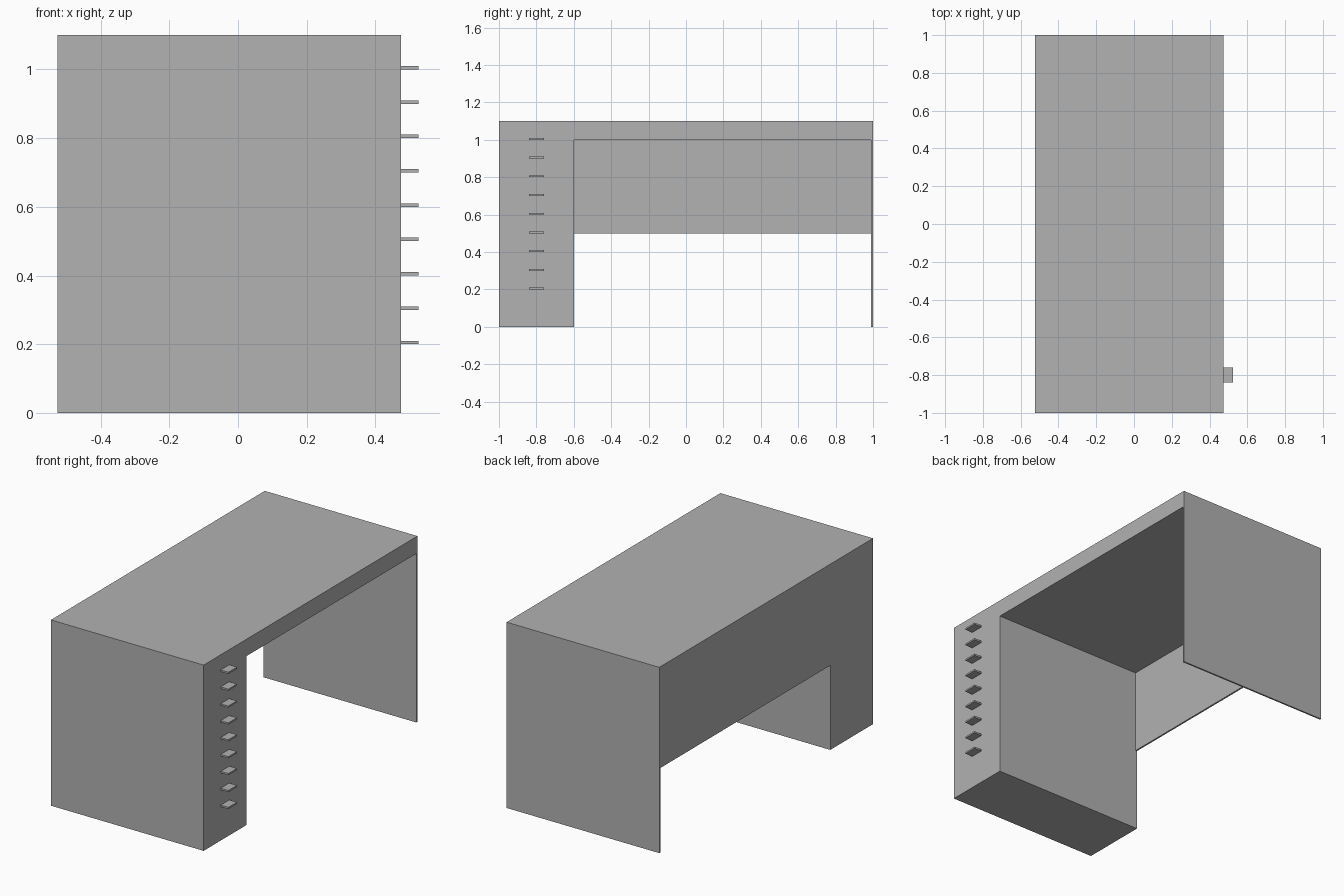
import bpy

cube = bpy.data.objects.get("Cube")
if cube:
    bpy.data.objects.remove(cube, do_unlink=True)

GREY = (0.445, 0.445, 0.445, 1.0)
grey = bpy.data.materials.new("plain_grey")
grey.use_nodes = True
grey.diffuse_color = GREY
grey.node_tree.nodes["Principled BSDF"].inputs["Base Color"].default_value = GREY


def box(name, low, high):
    """Add a box spanning two opposite corners."""
    centre = [(a + b) / 2 for a, b in zip(low, high)]
    bpy.ops.mesh.primitive_cube_add(size=1, location=centre)
    part = bpy.context.object
    part.name = name
    part.scale = [b - a for a, b in zip(low, high)]
    bpy.ops.object.transform_apply(location=False, rotation=False, scale=True)
    part.data.materials.append(grey)
    return part


# Desk extents
BACK, FRONT = -0.525, 0.475
TOP, UNDER = 1.1, 1.0
THIN = 0.01

# Table top, drawer pedestal and the thin end panel
box("desk_top", (BACK, -1, UNDER), (FRONT, 1, TOP))
box("drawer_pedestal", (BACK, -1, 0), (FRONT, -0.6, UNDER))
box("end_panel", (BACK, 1 - THIN, 0), (FRONT, 1, UNDER))

# Modesty panel closing the upper half of the back
box("modesty_panel", (BACK, -0.6, 0.5), (BACK + THIN, 1 - THIN, UNDER))

# Column of drawer handles on the pedestal
for i in range(9):
    z = 0.2 + 0.1 * i
    box(f"drawer_handle_{i + 1}", (FRONT, -0.84, z), (FRONT + 0.05, -0.76, z + THIN))
